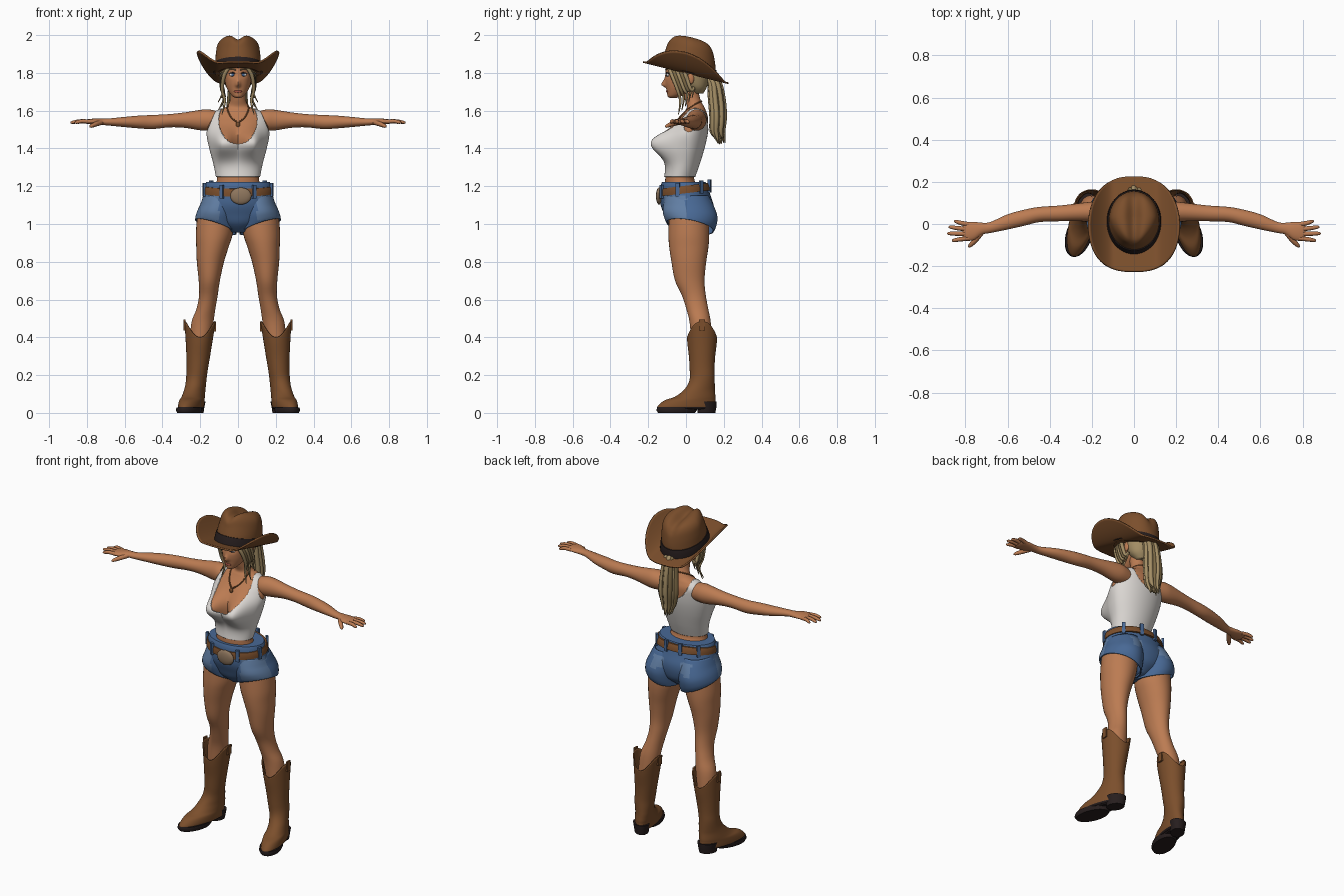
import bpy, bmesh, math, random
from mathutils import Vector, Matrix
from math import sin, cos, pi, exp

random.seed(4)


def mat(name, r, g, b):
    m = bpy.data.materials.new(name)
    m.diffuse_color = (r, g, b, 1)
    return m


SKIN = mat("skin", 0.50, 0.20, 0.085)
WHITE = mat("white cotton", 0.72, 0.69, 0.66)
DENIM = mat("denim", 0.065, 0.14, 0.30)
FADED = mat("faded denim", 0.12, 0.21, 0.37)
LEATHER = mat("brown leather", 0.20, 0.078, 0.025)
DARK = mat("dark leather", 0.02, 0.013, 0.013)
HAIR = mat("blonde hair", 0.37, 0.27, 0.13)
HAIR2 = mat("dark blonde hair", 0.20, 0.14, 0.06)
METAL = mat("buckle metal", 0.27, 0.18, 0.11)
LIPS = mat("lips", 0.40, 0.09, 0.06)


def finish(name, bm, mats, mirror=False, solid=0, rule=None, sharp=50):
    bmesh.ops.recalc_face_normals(bm, faces=bm.faces)
    for f in bm.faces:
        f.smooth = True
        if rule:
            f.material_index = rule(f.calc_center_median())
    me = bpy.data.meshes.new(name)
    bm.to_mesh(me)
    bm.free()
    me.set_sharp_from_angle(angle=math.radians(sharp))
    for m in mats:
        me.materials.append(m)
    ob = bpy.data.objects.new(name, me)
    bpy.context.collection.objects.link(ob)
    if solid:
        s = ob.modifiers.new("thickness", 'SOLIDIFY')
        s.thickness = solid
    if mirror:
        ob.modifiers.new("mirror", 'MIRROR').use_mirror_merge = False
    return ob


def smooth_path(rows, sub):
    """Catmull-Rom interpolation of equal-length tuples."""
    out = []
    for i in range(len(rows) - 1):
        p0, p1, p2, p3 = (rows[max(0, min(len(rows) - 1, i + k))] for k in (-1, 0, 1, 2))
        for s in range(sub):
            t = s / sub
            out.append(tuple(0.5 * (2 * b + (c - a) * t + (2 * a - 5 * b + 4 * c - d) * t * t
                       + (3 * b - a - 3 * c + d) * t ** 3) for a, b, c, d in zip(p0, p1, p2, p3)))
    return out + [rows[-1]]


def skin_rings(rings, caps):
    bm = bmesh.new()
    vs = [[bm.verts.new(p) for p in r] for r in rings]
    n = len(vs[0])
    for a, b in zip(vs, vs[1:]):
        for i in range(n):
            bm.faces.new((a[i], a[(i + 1) % n], b[(i + 1) % n], b[i]))
    if caps:
        bm.faces.new(vs[0])
        bm.faces.new(vs[-1])
    return bm


def loft(name, secs, mats, n=32, sub=4, axis='z', fn=None, caps=True, keep=None, **kw):
    """Sections are (position on axis, centre a, centre b, radius a, radius b)."""
    rings = []
    for t, a, b, ra, rb in smooth_path(secs, sub):
        ring = []
        for i in range(n):
            th = 2 * pi * i / n
            u, v = a + ra * cos(th), b + rb * sin(th)
            p = (u, v, t) if axis == 'z' else (t, u, v)
            ring.append(fn(*p, th) if fn else p)
        rings.append(ring)
    bm = skin_rings(rings, caps)
    if keep:
        bad = [f for f in bm.faces if not keep(f.calc_center_median())]
        bmesh.ops.delete(bm, geom=bad, context='FACES')
    return finish(name, bm, mats, **kw)


def tube(name, rows, m, n=8, sub=5, **kw):
    """Rows are (x, y, z, radius)."""
    path = smooth_path(rows, sub)
    pts = [Vector(p[:3]) for p in path]
    rings = []
    for i, p in enumerate(pts):
        t = (pts[min(i + 1, len(pts) - 1)] - pts[max(i - 1, 0)]).normalized()
        u = t.cross(Vector((0.3, 1, 0.1))).normalized()
        v = t.cross(u)
        rings.append([p + (u * cos(2 * pi * k / n) + v * sin(2 * pi * k / n)) * path[i][3] for k in range(n)])
    return finish(name, skin_rings(rings, True), [m], **kw)


def ball(name, c, r, m, mirror=False):
    bm = bmesh.new()
    bmesh.ops.create_uvsphere(bm, u_segments=20, v_segments=12, radius=1,
                              matrix=Matrix.Translation(c) @ Matrix.Diagonal((*r, 1)))
    finish(name, bm, [m], mirror)


def box(name, c, s, m, mirror=False, turn=0):
    bm = bmesh.new()
    bmesh.ops.create_cube(bm, size=1, matrix=Matrix.Translation(c) @ Matrix.Rotation(turn, 4, 'Z')
                          @ Matrix.Diagonal((*s, 1)))
    finish(name, bm, [m], mirror)


# Torso and neck
def bust(inner):
    def fn(x, y, z, th):
        if sin(th) < 0:
            d = abs(x) - 0.074
            d *= inner if d < 0 else 1
            w = exp(-(d / 0.052) ** 2 - ((z - 1.425) / (0.072 if z > 1.425 else 0.075)) ** 2)
            w *= min(1, -3 * sin(th))
            y -= 0.098 * w
            x *= 1 + 0.12 * w
        return x, y, z
    return fn


torso = [(1.14, 0, -.01, .14, .10), (1.2, 0, -.025, .12, .085), (1.25, 0, -.033, .111, .076),
         (1.32, 0, -.015, .125, .083), (1.4, 0, 0, .146, .092), (1.47, 0, .01, .16, .098),
         (1.53, 0, .03, .158, .085), (1.57, 0, .045, .148, .07), (1.6, 0, .05, .11, .055),
         (1.622, 0, .05, .06, .045), (1.66, 0, .035, .041, .041), (1.72, 0, .02, .04, .042)]
loft("torso", torso, [SKIN], n=64, sub=8, fn=bust(1))


# Tank top with scooped neck, open back and arm holes
def on_top(c):
    x, z = abs(c.x), c.z
    mid, rx, rz = (1.55, .103, .125) if c.y < .045 else (1.62, .09, .12)
    scoop = (x / rx) ** 2 + ((z - mid) / rz) ** 2 < 1
    arm = z > 1.46 and x > .174 - (z - 1.47) * .42
    return not scoop and not arm and z < 1.62


loft("tank_top", [(z, a, b, p + .006, q + .006) for z, a, b, p, q in torso[2:10]], [WHITE],
     n=160, sub=16, fn=bust(.45), caps=False, keep=on_top, solid=.006)

# Arms and hands
loft("arm", [(.08, .05, 1.545, .045, .045), (.15, .055, 1.55, .053, .056), (.2, .058, 1.55, .048, .054),
             (.28, .055, 1.55, .041, .041), (.36, .05, 1.547, .037, .035), (.45, .045, 1.54, .036, .037),
             (.52, .03, 1.54, .038, .034), (.6, .01, 1.54, .036, .027), (.68, -.016, 1.54, .026, .019),
             (.72, -.022, 1.541, .028, .017), (.76, -.033, 1.542, .043, .016), (.8, -.036, 1.542, .043, .012),
             (.815, -.036, 1.541, .03, .006)], [SKIN], n=24, axis='x', mirror=True)
for nm, y0, x1, y1 in (("little", -.002, .855, .012), ("ring", -.025, .88, -.015),
                       ("middle", -.047, .887, -.045), ("index", -.068, .865, -.078)):
    tube(nm + "_finger", [(.785, y0, 1.542, .011), ((.79 + x1) / 2, (y0 + y1) / 2, 1.544, .0105),
                          (x1 - .01, y1, 1.538, .008), (x1, y1, 1.537, .003)], SKIN, mirror=True)
tube("thumb", [(.725, -.04, 1.538, .014), (.755, -.078, 1.528, .013), (.778, -.102, 1.518, .009),
               (.785, -.11, 1.515, .003)], SKIN, mirror=True)

# Legs
loft("leg", [(1.06, .115, .015, .1, .105), (.95, .125, .015, .098, .108), (.88, .135, .015, .086, .104),
             (.8, .146, .015, .072, .092), (.7, .152, .02, .056, .078), (.62, .157, .042, .049, .063),
             (.55, .17, .06, .05, .058), (.48, .188, .075, .058, .056), (.38, .2, .082, .055, .055)],
     [SKIN], mirror=True)


# Boots: scalloped shaft, turned-out foot, sole and heel
def boot_fn(x, y, z, th):
    if z < .2:
        x += (.08 - y) * .22 * min(1, (.2 - z) / .08)
    if z > .3:
        z += (z - .3) / .16 * (.025 - .085 * abs(sin(th)) ** 2.5)
    return x, y, z


loft("boot", [(.02, .232, .005, .05, .145), (.03, .232, .003, .06, .157), (.065, .231, .02, .06, .136),
              (.085, .23, .048, .057, .108), (.12, .227, .07, .054, .083), (.17, .222, .085, .054, .067),
              (.24, .215, .085, .057, .066), (.32, .209, .085, .065, .071), (.4, .204, .085, .075, .077),
              (.46, .201, .085, .083, .08)], [LEATHER, DARK], n=48, fn=boot_fn, caps=False, mirror=True,
     solid=.006, rule=lambda c: int(c.z < .03))
loft("boot_sole", [(0, .232, -.05, .058, .098), (.014, .232, -.05, .064, .107), (.028, .232, -.045, .062, .108)],
     [DARK], sub=1, fn=boot_fn, mirror=True)
loft("boot_shank", [(.018, .232, .03, .04, .1), (.034, .232, .03, .05, .12)], [DARK], sub=1, fn=boot_fn, mirror=True)
loft("boot_heel", [(0, .232, .108, .042, .047), (.03, .232, .11, .046, .051), (.06, .232, .112, .052, .05)],
     [DARK], sub=1, fn=boot_fn, mirror=True)
box("outer_boot_strap", (.283, .085, .465), (.01, .03, .06), LEATHER, True)
box("inner_boot_strap", (.121, .085, .455), (.01, .03, .05), LEATHER, True)


# Denim shorts with faded panels
def faded(c):
    x = abs(c.x)
    front = c.y < 0 and .1 < x and c.z < 1.15 and c.z > 1.02
    pocket = c.y > .08 and .05 < x < .13 and 1.06 < c.z < 1.13
    return int(front or pocket)


hips = [(1.222, 0, -.012, .168, .115), (1.2, 0, -.01, .176, .124), (1.15, 0, -.004, .185, .134),
        (1.1, 0, .006, .194, .14), (1.05, 0, .015, .19, .13), (1.0, 0, .018, .13, .11), (.955, 0, .018, .04, .06)]
loft("shorts_hips", hips, [DENIM, FADED], n=64, rule=faded)


def hem(x, y, z, th):
    t = max(0, (1.1 - z) / .11)
    return x, y, z + t * (.035 * cos(th) - .022 * sin(th))


loft("shorts_leg", [(1.15, .09, .005, .092, .115), (1.1, .1, .013, .101, .133), (1.05, .11, .022, .107, .144),
                    (1.01, .116, .024, .109, .137), (.985, .117, .022, .11, .125)], [DENIM, FADED], n=48,
     fn=hem, caps=False, mirror=True, solid=.006, rule=faded)

# Belt, loops and buckle
loft("belt", [(1.163, 0, -.006, .187, .139), (1.185, 0, -.008, .186, .137), (1.203, 0, -.01, .181, .131)],
     [LEATHER], n=64, sub=2, fn=lambda x, y, z, th: (x, y, z + .12 * y))
for th in (-62, -15, 40, 75):
    a = math.radians(th)
    box("belt_loop", (.185 * cos(a), -.008 + .137 * sin(a), 1.185 + .016 * sin(a)), (.014, .02, .07), DENIM, True, a)
ball("belt_buckle", (.015, -.143, 1.148), (.056, .016, .045), METAL)


# Head and face
def nose(x, y, z, th):
    if sin(th) < 0:
        y -= .022 * exp(-(x / .011) ** 2 - ((z - 1.737) / (.012 if z < 1.737 else .024)) ** 2)
        y += .007 * exp(-((abs(x) - .03) / .018) ** 2 - ((z - 1.79) / .014) ** 2)
    return x, y, z


loft("head", [(1.667, 0, -.068, .01, .015), (1.674, 0, -.064, .026, .032), (1.69, 0, -.05, .042, .05),
              (1.72, 0, -.03, .06, .075), (1.75, 0, -.02, .068, .09), (1.79, 0, -.01, .073, .1),
              (1.84, 0, 0, .075, .1), (1.88, 0, .01, .065, .085), (1.91, 0, .01, .03, .04)],
     [SKIN], n=64, sub=6, fn=nose)
ball("eye_white", (.029, -.095, 1.79), (.016, .008, .009), WHITE, True)
ball("iris", (.028, -.1, 1.79), (.0075, .006, .0085), DENIM, True)
tube("upper_lash", [(.012, -.102, 1.795, .002), (.029, -.102, 1.801, .003), (.048, -.09, 1.795, .002)], DARK, mirror=True)
tube("eyebrow", [(.012, -.109, 1.815, .003), (.033, -.1, 1.822, .003), (.054, -.079, 1.815, .002)], HAIR2, mirror=True)
ball("mouth", (0, -.097, 1.702), (.021, .009, .008), LIPS)
ball("ear", (.075, .025, 1.77), (.01, .018, .03), SKIN, True)

# Hair cap, face locks and ponytail
loft("hair_cap", [(1.69, 0, .065, .03, .025), (1.72, 0, .058, .06, .05), (1.76, 0, .045, .075, .075),
                  (1.8, 0, .035, .081, .09), (1.835, 0, .015, .083, .112), (1.88, 0, .01, .08, .1)], [HAIR])
for i in range(5):
    k = i * .018
    tube("face_lock", [(.03 + k * .6, -.1 + k, 1.85, .008), (.072 + k * .2, -.075 + k, 1.79, .011),
                       (.083 + k * .05, -.045 + k, 1.71, .009), (.07 + k * .1, -.03 + k, 1.65 + k, .007),
                       (.085 + .02 * (i % 2), -.04 + k, 1.58 + k * 1.2, .002)], (HAIR, HAIR2)[i % 2], mirror=True)
for i in range(20):
    a, r = i * 2.4, .036 * math.sqrt((i + .5) / 20)
    dx, dy = r * cos(a), r * sin(a)
    tube("ponytail_lock", [(dx * .6, .1 + dy * .4, 1.79, .012), (dx, .145 + dy * .7, 1.755, .015),
                           (dx * 1.3, .16 + dy, 1.67, .014), (dx * 1.5, .168 + dy, 1.57, .014),
                           (dx * 1.1, .165 + dy * .9, 1.49, .012),
                           (dx * .8, .18 + dy * .8, 1.42 + random.random() * .04, .002)],
         (HAIR, HAIR, HAIR2)[i % 3])
ball("hair_tie", (0, .125, 1.77), (.03, .02, .03), HAIR2)

# Necklace
tube("necklace", [(0, .083, 1.65, .004), (.042, .06, 1.64, .004), (.056, .012, 1.61, .004),
                  (.036, -.033, 1.565, .004), (0, -.06, 1.535, .004)], LEATHER, mirror=True)
ball("pendant", (0, -.066, 1.527), (.012, .006, .014), LEATHER)


# Hat, tilted back: curled brim, creased crown and band
def tilt(x, y, z, th=0):
    return x, y + .2 * z, 1.806 + z - .25 * y


def crease(x, y, z, th):
    top = max(0, min(1, (z - .06) / .1))
    z -= top * .03 * exp(-(x / .034) ** 2)
    if y < 0:
        x *= 1 - .18 * top * min(1, -y / .1)
    return tilt(x, y, z)


brim = []
for j in range(15):
    t = j / 14
    ring = []
    for i in range(96):
        th = 2 * pi * i / 96
        c, s = cos(th), sin(th)
        ox = .212 * math.copysign(abs(c) ** .72, c)
        oy = .226 * math.copysign(abs(s) ** .72, s)
        x, y = .11 * c * (1 - t) + ox * t, (.01 + .13 * s) * (1 - t) + oy * t
        x *= 1 - .1 * t * abs(s) * (1.6 if s > 0 else 1)
        rise = .105 * max(0, (abs(x) - .1) / .112) ** 1.5
        ring.append((x, y, 1.806 + rise - .25 * y))
    brim.append(ring)
finish("hat_brim", skin_rings(brim, False), [LEATHER], solid=.009)
loft("hat_crown", [(-.005, 0, .01, .122, .145), (.05, 0, .008, .12, .138), (.1, 0, .005, .117, .13),
                   (.145, 0, 0, .108, .12), (.172, 0, -.002, .085, .1), (.184, 0, -.002, .045, .06),
                   (.182, 0, -.002, .004, .005)], [LEATHER], n=64, sub=5, fn=crease)
loft("hat_band", [(0, 0, .01, .13, .153), (.025, 0, .009, .128, .149), (.046, 0, .008, .124, .143)],
     [DARK], n=64, sub=2, fn=tilt)
